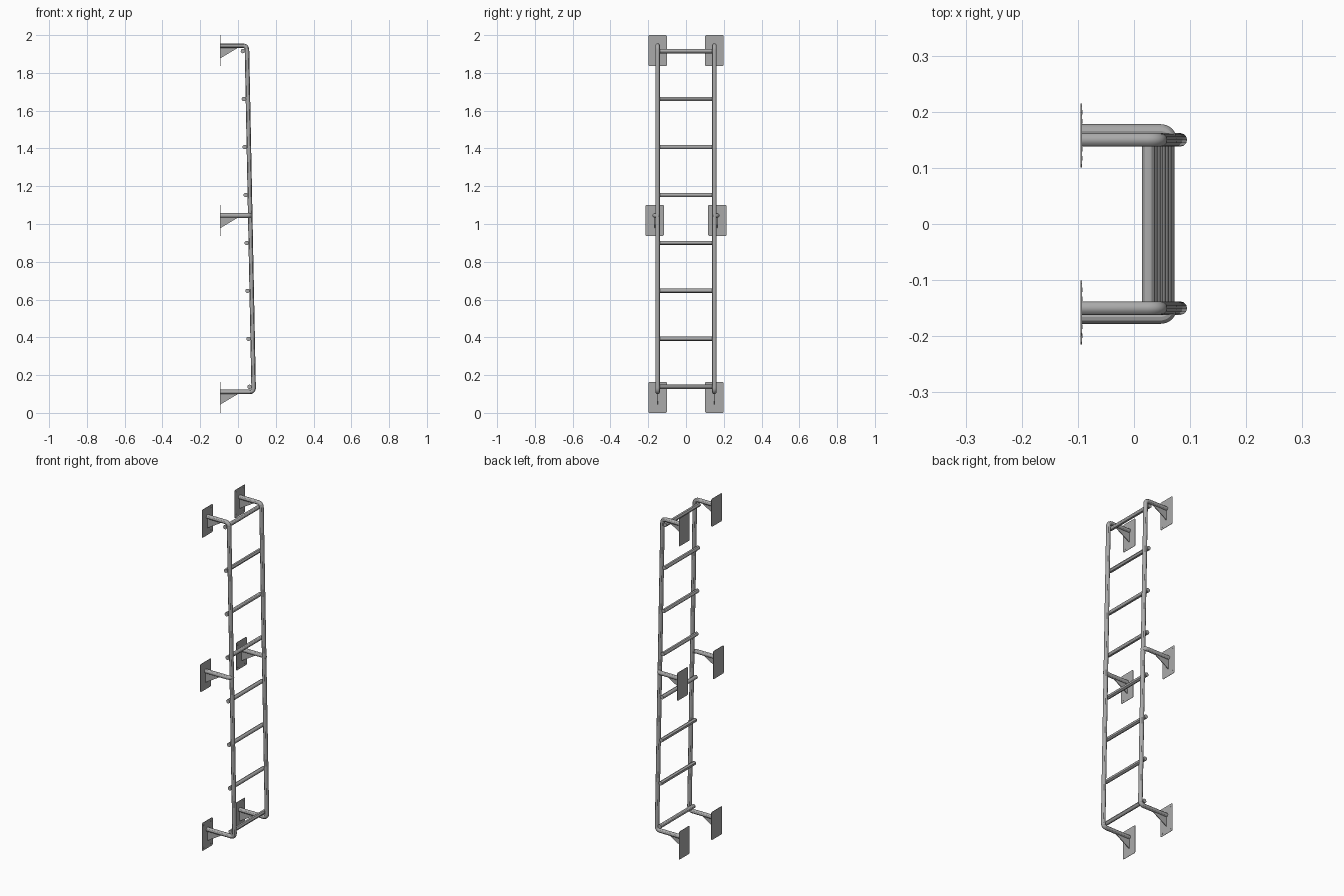
import bpy, bmesh
from mathutils import Vector

cube = bpy.data.objects.get("Cube")
if cube:
    bpy.data.objects.remove(cube)

PIPE_R = 0.012
PLATE_X = -0.095
RAIL_Y, MID_Y = 0.15, 0.166
BOTTOM_Z, MID_Z, TOP_Z = 0.111, 1.045, 1.944
BOTTOM_X, TOP_X = 0.083, 0.047


def rail_x(z):
    t = (z - BOTTOM_Z) / (TOP_Z - BOTTOM_Z)
    return BOTTOM_X + (TOP_X - BOTTOM_X) * t


steel = bpy.data.materials.new("grey steel")
steel.use_nodes = True
grey = (0.4, 0.4, 0.4, 1)
steel.diffuse_color = grey
steel.node_tree.nodes["Principled BSDF"].inputs["Base Color"].default_value = grey


def add_mesh(name, bm):
    bmesh.ops.recalc_face_normals(bm, faces=bm.faces)
    mesh = bpy.data.meshes.new(name)
    bm.to_mesh(mesh)
    bm.free()
    mesh.materials.append(steel)
    obj = bpy.data.objects.new(name, mesh)
    bpy.context.collection.objects.link(obj)
    return obj


def fillet(points, radius, steps=8):
    """Round the inner corners of a path."""
    pts = [Vector(p) for p in points]
    path = [pts[0]]
    for a, b, c in zip(pts, pts[1:], pts[2:]):
        start = b + (a - b).normalized() * radius
        end = b + (c - b).normalized() * radius
        for i in range(steps + 1):
            t = i / steps
            path.append(start * (1 - t) ** 2 + b * 2 * t * (1 - t) + end * t * t)
    return path + [pts[-1]]


def pipe(name, path, radius=PIPE_R):
    """Sweep a round tube along a path."""
    curve = bpy.data.curves.new(name, "CURVE")
    curve.dimensions = "3D"
    curve.bevel_depth = radius
    curve.bevel_resolution = 4
    curve.use_fill_caps = True
    spline = curve.splines.new("POLY")
    spline.points.add(len(path) - 1)
    for point, co in zip(spline.points, path):
        point.co = (*co, 1)
    curve.materials.append(steel)
    obj = bpy.data.objects.new(name, curve)
    bpy.context.collection.objects.link(obj)
    bpy.ops.object.select_all(action="DESELECT")
    obj.select_set(True)
    bpy.context.view_layer.objects.active = obj
    bpy.ops.object.convert(target="MESH")
    bpy.ops.object.shade_smooth_by_angle()


def prism(name, outline, offset):
    """Extrude a flat outline."""
    bm = bmesh.new()
    face = bm.faces.new([bm.verts.new(p) for p in outline])
    new = bmesh.ops.extrude_face_region(bm, geom=[face])["geom"]
    bmesh.ops.translate(bm, vec=offset,
                        verts=[v for v in new if isinstance(v, bmesh.types.BMVert)])
    return add_mesh(name, bm)


def wall_mount(name, y, arm_z, plate_z):
    # Plate with slightly rounded corners
    w, h, c = 0.049, 0.082, 0.005
    outline = []
    for sy, sz in ((1, 1), (-1, 1), (-1, -1), (1, -1)):
        corner = [(PLATE_X, y + sy * w, plate_z + sz * (h - c)),
                  (PLATE_X, y + sy * (w - c), plate_z + sz * h)]
        outline += corner if sy == sz else corner[::-1]
    prism(name + "_plate", outline, (0.002, 0, 0))

    # Flat fixings in the plate corners
    for i, (sy, sz) in enumerate(((1, 1), (-1, 1), (-1, -1), (1, -1))):
        bm = bmesh.new()
        bmesh.ops.create_cone(bm, cap_ends=True, segments=12, radius1=0.004,
                              radius2=0.004, depth=0.001)
        fixing = add_mesh(f"{name}_fixing_{i + 1}", bm)
        fixing.rotation_euler.y = 1.5708
        fixing.location = (PLATE_X + 0.0024, y + sy * 0.033, plate_z + sz * 0.066)

    # Triangular gusset beneath the arm
    prism(name + "_gusset",
          [(PLATE_X, y - 0.002, arm_z - 0.068), (PLATE_X, y - 0.002, arm_z),
           (0.018, y - 0.002, arm_z), (0.0, y - 0.002, arm_z - 0.011)],
          (0, 0.004, 0))


# Side rails, their middle braces and wall mounts
for side, s in (("back", 1), ("front", -1)):
    y, my = s * RAIL_Y, s * MID_Y
    pipe(side + "_rail", fillet([
        (PLATE_X, y, BOTTOM_Z), (BOTTOM_X, y, BOTTOM_Z),
        (TOP_X, y, TOP_Z), (PLATE_X, y, TOP_Z)], 0.024))
    mx = rail_x(MID_Z)
    pipe(side + "_middle_brace", fillet([
        (PLATE_X, my, MID_Z), (mx, my, MID_Z), (mx, s * 0.144, MID_Z)], 0.02))
    wall_mount(side + "_lower_mount", y, BOTTOM_Z, 0.082)
    wall_mount(side + "_middle_mount", my, MID_Z, 1.019)
    wall_mount(side + "_upper_mount", y, TOP_Z, 1.918)

# Rungs fixed behind the rails
for i in range(8):
    z = 0.138 + i * 0.2539
    x = rail_x(z) - 0.022
    pipe(f"rung_{i + 1}", [(x, -0.158, z), (x, 0.158, z)], 0.0115)
